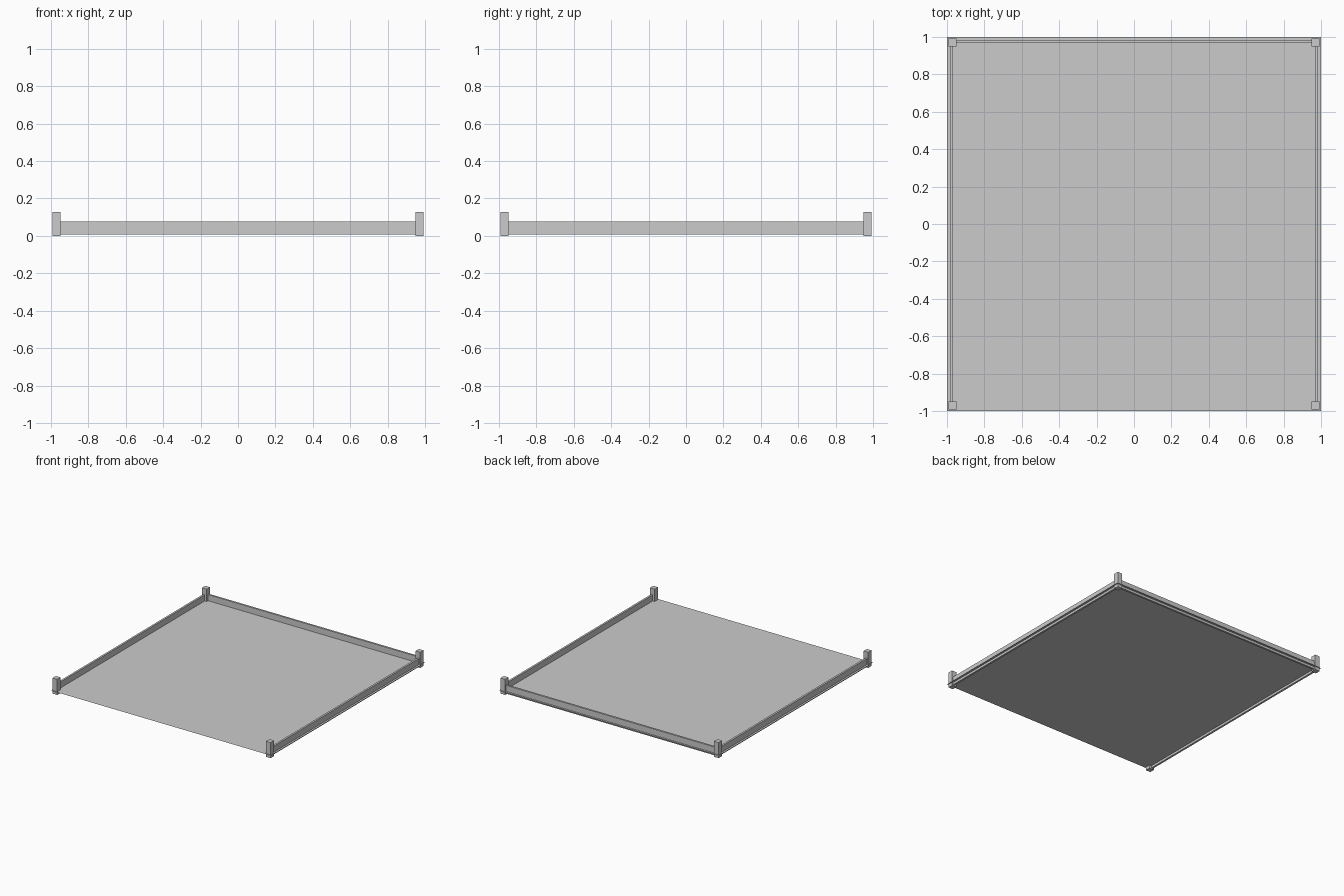
import bpy

cube = bpy.data.objects.get("Cube")
if cube:
    bpy.data.objects.remove(cube, do_unlink=True)

grey = bpy.data.materials.new("plain_grey")
grey.use_nodes = True
colour = (0.6, 0.6, 0.6, 1)
grey.diffuse_color = colour
grey.node_tree.nodes["Principled BSDF"].inputs["Base Color"].default_value = colour


def box(name, low, high):
    """Axis-aligned box between two corners."""
    bpy.ops.mesh.primitive_cube_add(size=1, location=[(a + b) / 2 for a, b in zip(low, high)])
    ob = bpy.context.object
    ob.name = name
    ob.scale = [b - a for a, b in zip(low, high)]
    bpy.ops.object.transform_apply(location=False, rotation=False, scale=True)
    ob.data.materials.append(grey)
    return ob


# Floor: one thin sheet reaching past the rails
FLOOR_Z = 0.026
bpy.ops.mesh.primitive_plane_add(size=2, location=(0, 0, FLOOR_Z))
floor = bpy.context.object
floor.name = "floor"
floor.data.materials.append(grey)

# Corner posts
POST_IN, POST_OUT, POST_TOP = 0.949, 0.992, 0.128
for x_name, sx in (("left", 1), ("right", -1)):
    for y_name, sy in (("front", -1), ("back", 1)):
        xs = sorted((sx * POST_IN, sx * POST_OUT))
        ys = sorted((sy * POST_IN, sy * POST_OUT))
        box(f"{y_name}_{x_name}_post", (xs[0], ys[0], 0), (xs[1], ys[1], POST_TOP))

# Low rails on three sides, the front stays open
RAIL_IN, RAIL_OUT, RAIL_LOW, RAIL_TOP, END = 0.967, 0.983, 0.008, 0.076, 0.955
for name, s in (("left_rail", 1), ("right_rail", -1)):
    xs = sorted((s * RAIL_IN, s * RAIL_OUT))
    box(name, (xs[0], -END, RAIL_LOW), (xs[1], END, RAIL_TOP))
box("back_rail", (-END, RAIL_IN, RAIL_LOW), (END, RAIL_OUT, RAIL_TOP))
